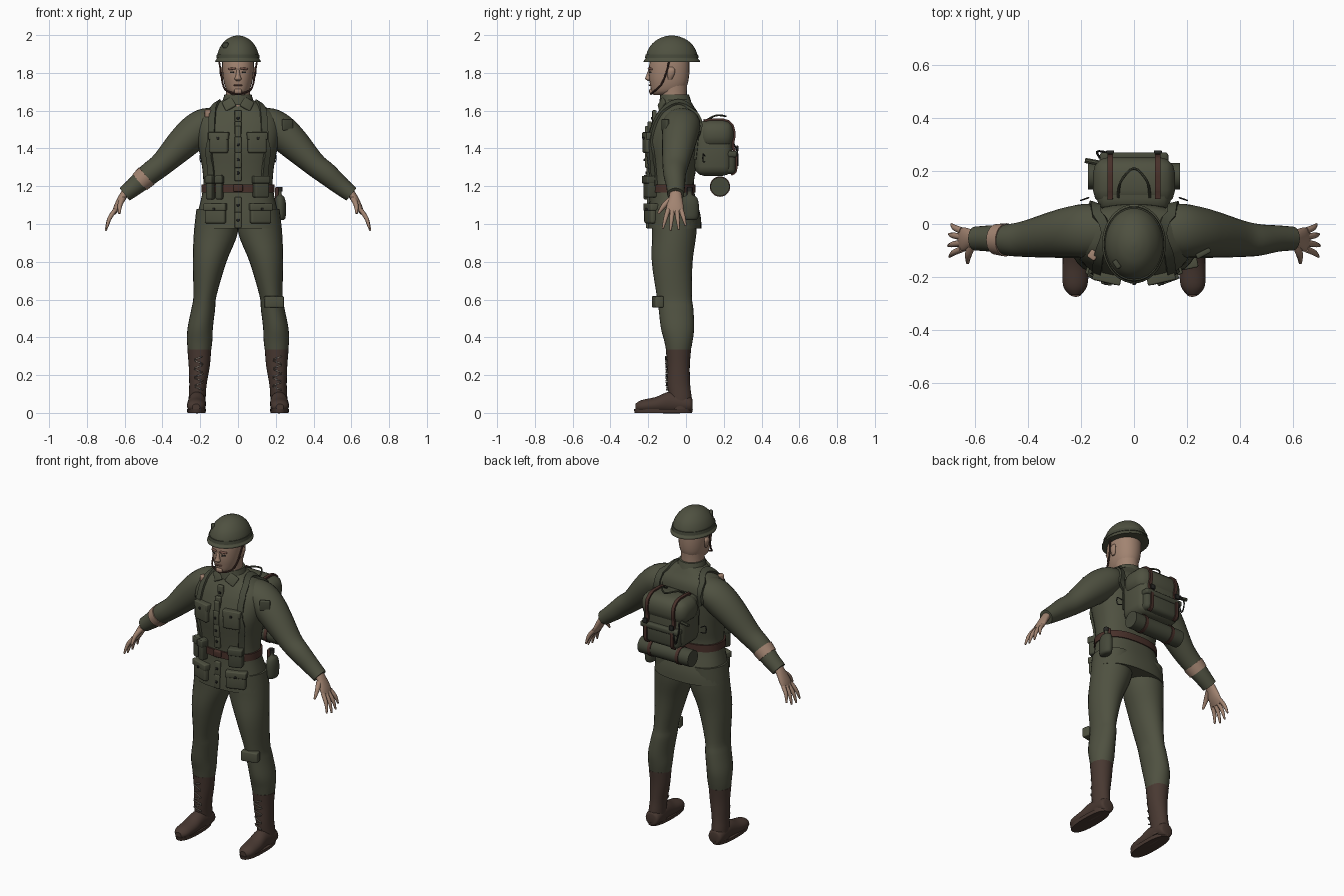
import bpy, bmesh, math
from mathutils import Vector, Matrix
from mathutils.bvhtree import BVHTree

old = bpy.data.objects.get("Cube")
if old:
    bpy.data.objects.remove(old)


def material(name, *rgb):
    m = bpy.data.materials.new(name)
    m.use_nodes = True
    m.diffuse_color = (*rgb, 1)
    m.node_tree.nodes["Principled BSDF"].inputs["Base Color"].default_value = (*rgb, 1)
    return m


CLOTH = material("olive cloth", .078, .082, .052)
GEAR = material("dark olive gear", .06, .065, .042)
BOOT = material("boot brown", .065, .04, .031)
BELT = material("belt leather", .065, .03, .023)
SKIN = material("skin", .36, .23, .165)
LIP = material("lip", .2, .1, .075)
DARK = material("dark metal", .02, .02, .018)
LACE = material("lace", .2, .17, .14)
made = []


def finish(bm, name, mat):
    bmesh.ops.recalc_face_normals(bm, faces=bm.faces)
    mesh = bpy.data.meshes.new(name)
    bm.to_mesh(mesh)
    bm.free()
    mesh.materials.append(mat)
    ob = bpy.data.objects.new(name, mesh)
    bpy.context.collection.objects.link(ob)
    made.append(ob)
    return ob


def skin_rings(name, rings, mat):
    """Bridge equal rings of points and cap both ends."""
    bm = bmesh.new()
    rows = [[bm.verts.new(p) for p in ring] for ring in rings]
    n = len(rows[0])
    for a, b in zip(rows, rows[1:]):
        for i in range(n):
            bm.faces.new((a[i], a[(i + 1) % n], b[(i + 1) % n], b[i]))
    bm.faces.new(rows[0])
    bm.faces.new(rows[-1])
    return finish(bm, name, mat)


def spline(keys, steps):
    """Catmull-Rom through tuples of any length."""
    out = []
    for i in range(len(keys) - 1):
        a, b, c, d = (keys[min(max(i + k, 0), len(keys) - 1)] for k in (-1, 0, 1, 2))
        for s in range(steps):
            t = s / steps
            out.append([q + t / 2 * (r - p + t * (2*p - 5*q + 4*r - w + t * (3*(q - r) + w - p)))
                        for p, q, r, w in zip(a, b, c, d)])
    return out + [list(keys[-1])]


def loft(name, keys, mat, normal=None, side=(1, 0, 0), power=2, flip=1, steps=4, segs=24):
    """Sweep superellipses; each key is x, y, z, half width, half depth."""
    keys = spline([(k[0] * flip, *k[1:]) for k in keys], steps)
    mids = [Vector(k[:3]) for k in keys]
    rings = []
    for i, k in enumerate(keys):
        n = Vector(normal) if normal else (mids[min(i + 1, len(mids) - 1)] - mids[max(i - 1, 0)]).normalized()
        u = Vector(side)
        u = (u - n * u.dot(n)).normalized()
        v = n.cross(u)
        ring = []
        for j in range(segs):
            c, s = math.cos(math.tau * j / segs), math.sin(math.tau * j / segs)
            ring.append(mids[i] + u * k[3] * math.copysign(abs(c) ** (2 / power), c)
                        + v * k[4] * math.copysign(abs(s) ** (2 / power), s))
        rings.append(ring)
    return skin_rings(name, rings, mat)


def tube(name, pts, r, mat, flip=1, segs=8):
    return loft(name, [(*p, r, r) for p in pts], mat, side=(.3, .9, .2), flip=flip, segs=segs)


def box(name, at, size, mat, bevel=.008, turn=0, roll=0, pitch=0):
    bm = bmesh.new()
    bmesh.ops.create_cube(bm, size=1)
    bmesh.ops.scale(bm, vec=size, verts=bm.verts)
    bmesh.ops.bevel(bm, geom=bm.edges[:], offset=min(bevel, min(size) * .45), segments=3,
                    profile=.5, affect='EDGES')
    rot = Matrix.Rotation(turn, 4, 'Z') @ Matrix.Rotation(pitch, 4, 'X') @ Matrix.Rotation(roll, 4, 'Y')
    bmesh.ops.transform(bm, matrix=Matrix.Translation(at) @ rot, verts=bm.verts)
    return finish(bm, name, mat)


def surface(obs):
    verts, polys = [], []
    for ob in obs:
        base = len(verts)
        verts += [v.co.copy() for v in ob.data.vertices]
        polys += [[base + i for i in p.vertices] for p in ob.data.polygons]
    return BVHTree.FromPolygons(verts, polys)


def plate(name, tree, x, z, size, mat, out=0, roll=0, bevel=.006):
    """Box set against the front of a surface, turned to face outward."""
    hit, n, _, _ = tree.ray_cast(Vector((x, -1, z)), Vector((0, 1, 0)))
    turn = math.atan2(n.x, -n.y)
    at = hit + Vector((math.sin(turn), -math.cos(turn), 0)) * out
    return box(name, at, size, mat, bevel, turn, roll)


def ribbon(name, tree, pts, width, mat, flip=1, lift=.009):
    """Flat strap draped over a surface."""
    hits = [tree.find_nearest(Vector((p[0] * flip, p[1], p[2])))[:2] for p in spline(pts, 6)]
    rings = []
    for i, (p, n) in enumerate(hits):
        t = hits[min(i + 1, len(hits) - 1)][0] - hits[max(i - 1, 0)][0]
        s = t.cross(n).normalized() * width / 2
        rings.append([p + s - n * .006, p + s + n * lift, p - s + n * lift, p - s - n * .006])
    return skin_rings(name, rings, mat)


# Jacket, sleeves, trousers and boots
torso = loft("jacket", [(0, -.06, .975, .228, .142), (0, -.062, 1.05, .215, .138), (0, -.075, 1.19, .185, .116),
                        (0, -.073, 1.3, .19, .128), (0, -.072, 1.42, .212, .141), (0, -.055, 1.52, .222, .13),
                        (0, -.045, 1.58, .195, .112), (0, -.045, 1.625, .13, .085), (0, -.052, 1.66, .075, .072)],
             CLOTH, (0, 0, 1), power=2.4, segs=40)
sleeves, legs = [], []
for f, tag in ((1, "left"), (-1, "right")):
    sleeves.append(loft(tag + "_sleeve", [
        (.1, -.03, 1.56, .08, .06), (.17, -.025, 1.53, .1, .085), (.23, -.03, 1.485, .098, .092),
        (.3, -.04, 1.42, .088, .084), (.4, -.055, 1.32, .07, .064), (.47, -.06, 1.265, .06, .059),
        (.54, -.055, 1.205, .05, .05), (.6, -.055, 1.157, .045, .042)], CLOTH, side=(0, 1, 0), flip=f))
    legs.append(loft(tag + "_trouser_leg", [
        (.11, -.06, 1.08, .11, .12), (.118, -.062, .95, .116, .117), (.15, -.073, .8, .089, .108),
        (.175, -.062, .62, .061, .093), (.184, -.053, .55, .063, .092), (.2, -.045, .45, .067, .088),
        (.203, -.04, .38, .067, .075), (.204, -.04, .325, .061, .064)], CLOTH, (0, 0, 1), flip=f))
    shaft = loft(tag + "_boot_shaft", [
        (.205, -.04, .335, .063, .067), (.205, -.04, .25, .056, .06), (.212, -.038, .15, .046, .06),
        (.216, -.03, .08, .045, .06), (.216, -.03, .02, .045, .06)], BOOT, (0, 0, 1), flip=f)
    loft(tag + "_boot_foot", [
        (.216, .034, .04, .025, .03), (.216, .018, .045, .045, .044), (.217, -.08, .055, .046, .058),
        (.22, -.16, .042, .05, .042), (.222, -.235, .035, .045, .033), (.222, -.268, .03, .02, .018)],
        BOOT, (0, 1, 0), flip=f)
    loft(tag + "_sole", [(.22, -.12, 0, .048, .152), (.22, -.12, .02, .051, .156)], BOOT, (0, 0, 1),
         power=2.4, flip=f, steps=1)
    shin = surface([shaft])
    for i in range(8):
        plate(tag + "_lace", shin, f * .208, .13 + i * .023, (.05, .008, .006), LACE, .003, .35 * (-1) ** i, .002)

    # Hands
    loft(tag + "_palm", [(.58, -.055, 1.185, .028, .024), (.61, -.055, 1.145, .034, .021),
                         (.64, -.058, 1.09, .045, .018), (.658, -.06, 1.055, .04, .01)],
         SKIN, side=(0, 1, 0), flip=f)
    for i, length in enumerate((.95, 1.05, 1, .8)):
        o = i - 1.5
        a, b = Vector((.65, -.06 - o * -.023, 1.075)), Vector((.698, -.06 + o * .043, .97))
        b = a + (b - a) * length
        mid = (a + b) / 2 + Vector((.008, 0, .003))
        loft(tag + "_finger", [(*a, .013, .012), (*mid, .011, .011), (*b, .005, .005)], SKIN,
             side=(0, 1, 0), flip=f, segs=10)
    loft(tag + "_thumb", [(.61, -.075, 1.135, .016, .016), (.625, -.115, 1.1, .014, .013),
                          (.628, -.147, 1.055, .006, .006)], SKIN, side=(0, 1, 0), flip=f, segs=10)
loft("bare_forearm_band", [(-.483, -.06, 1.255, .063, .061), (-.52, -.058, 1.222, .058, .057)], SKIN, side=(0, 1, 0))
body = surface([torso] + sleeves)

# Head and face
loft("neck", [(0, -.06, 1.6, .07, .07), (0, -.066, 1.68, .064, .07), (0, -.07, 1.76, .068, .078)], SKIN, (0, 0, 1))
head = loft("head", [(0, -.12, 1.682, .03, .05), (0, -.1, 1.7, .055, .083), (0, -.092, 1.735, .071, .098),
                     (0, -.09, 1.78, .08, .106), (0, -.088, 1.84, .084, .107), (0, -.085, 1.9, .08, .1)],
            SKIN, (0, 0, 1), power=2.2)
face = surface([head])
loft("nose", [(0, -.186, 1.82, .008, .012), (0, -.197, 1.785, .012, .014), (0, -.2, 1.768, .018, .016),
              (0, -.194, 1.758, .01, .008)], SKIN, (0, 0, 1))
plate("mouth", face, 0, 1.735, (.046, .008, .008), LIP, .001)
plate("chin", face, 0, 1.703, (.04, .02, .026), SKIN, 0, 0, .01)
for f in (1, -1):
    plate("eye", face, f * .032, 1.803, (.024, .008, .01), DARK, -.001)
    plate("brow", face, f * .032, 1.822, (.042, .016, .012), LIP, -.001, f * .12)
    loft("ear", [(.078, -.085, 1.765, .008, .01), (.086, -.08, 1.79, .01, .018), (.088, -.078, 1.815, .01, .02),
                 (.082, -.08, 1.83, .006, .012)], SKIN, (0, 0, 1), flip=f)
    tube("chin_strap", [(.1, -.09, 1.86), (.09, -.105, 1.8), (.08, -.13, 1.74), (.06, -.165, 1.705),
                        (0, -.185, 1.688)], .005, BELT, f)

# Helmet
shell = loft("helmet", [(0, -.075, 1.858, .12, .149), (0, -.075, 1.866, .12, .148), (0, -.075, 1.878, .112, .138),
                        (0, -.075, 1.91, .106, .131), (0, -.075, 1.945, .09, .112), (0, -.075, 1.975, .063, .079),
                        (0, -.075, 1.992, .033, .04), (0, -.075, 1.998, .006, .008)], CLOTH, (0, 0, 1), segs=40)
loft("helmet_band", [(0, -.075, 1.88, .115, .142), (0, -.075, 1.898, .112, .139)], GEAR, (0, 0, 1), steps=1, segs=40)
plate("helmet_patch", surface([shell]), -.065, 1.945, (.035, .02, .03), GEAR)

# Jacket details
box("placket", (0, -.207, 1.42), (.034, .02, .2), CLOTH)
for z in (1.02, 1.1, 1.27, 1.34, 1.42, 1.5, 1.56):
    plate("placket_strip", body, 0, z, (.036, .022, .085), CLOTH)
    plate("button", body, 0, z, (.014, .01, .014), DARK, .013, 0, .004)
loft("collar", [(0, -.055, 1.63, .088, .088), (0, -.06, 1.685, .072, .076)], CLOTH, (0, 0, 1), steps=1)
for f, tag in ((1, "left"), (-1, "right")):
    box("collar_flap", (f * .048, -.128, 1.635), (.062, .016, .06), CLOTH, .006, f * .35, f * .55, -.35)
    for part, x, z, w, h in (("chest", .1, 1.43, .1, .11), ("hip", .118, 1.055, .115, .105)):
        plate(f"{tag}_{part}_pocket", body, f * x, z, (w, .034, h), CLOTH, .005, 0, .012)
        plate(f"{tag}_{part}_flap", body, f * x, z + h * .33, (w + .008, .044, h * .36), CLOTH, .006)
        plate("pocket_button", body, f * x, z + h * .22, (.014, .01, .014), DARK, .029, 0, .004)
    ribbon(tag + "_harness", body, [(.13, .14, 1.33), (.135, .13, 1.48), (.14, .09, 1.6), (.14, -.02, 1.7),
                                    (.142, -.13, 1.63), (.155, -.22, 1.5), (.19, -.24, 1.35),
                                    (.17, -.22, 1.2)], .035, GEAR, f, .012)
    tube("side_loop", [(.17, .1, 1.36), (.198, .09, 1.37), (.198, .09, 1.33), (.17, .1, 1.33)], .003, DARK, f)
plate("shoulder_label", body, -.155, 1.585, (.034, .034, .04), SKIN)
plate("sleeve_patch", body, .262, 1.525, (.06, .02, .06), GEAR)
plate("knee_pouch", surface(legs), .19, .588, (.1, .045, .06), CLOTH, .002)

# Belt, pouches and canteen
loft("belt", [(0, -.075, 1.168, .194, .126), (0, -.075, 1.21, .193, .126)], BELT, (0, 0, 1), power=2.4, steps=1, segs=40)
plate("buckle", body, 0, 1.19, (.05, .03, .04), BELT, .005)
for x, w, h in ((-.137, .036, .13), (-.095, .036, .13), (.115, .08, .11)):
    plate("belt_pouch", body, x, 1.195, (w, .06, h), GEAR, .014, 0, .01)
    plate("pouch_flap", body, x, 1.235, (w + .006, .068, .04), GEAR, .014)
loft("canteen", [(.222, .02, 1.02, .018, .03), (.224, .02, 1.035, .028, .045), (.224, .02, 1.1, .03, .048),
                 (.222, .02, 1.14, .024, .038), (.22, .02, 1.155, .012, .014), (.22, .02, 1.175, .012, .012)],
     GEAR, (0, 0, 1))
tube("canteen_cap", [(.22, .02, 1.172), (.22, .02, 1.195)], .015, DARK, segs=16)
box("canteen_strap", (.205, .02, 1.14), (.02, .035, .11), BELT)

# Backpack with flap, lower pocket and bedroll
pack = [box("pack_body", (0, .145, 1.4), (.28, .2, .29), CLOTH, .05),
        box("pack_flap", (0, .16, 1.475), (.31, .185, .15), CLOTH, .06),
        box("pack_pocket", (0, .225, 1.325), (.25, .075, .12), GEAR, .025)]
box("pocket_flap", (0, .24, 1.37), (.26, .06, .035), GEAR, .012)
roll = tube("bedroll", [(-.158, .18, 1.198), (-.15, .18, 1.198), (.15, .18, 1.198), (.158, .18, 1.198)], .05, GEAR, segs=28)
shape = surface(pack)
for f in (1, -1):
    ribbon("pack_strap", shape, [(.09, .09, 1.6), (.09, .18, 1.6), (.09, .3, 1.53), (.09, .32, 1.42),
                                 (.09, .34, 1.33), (.09, .25, 1.22)], .02, BELT, f)
    tube("roll_strap", [(f * .085, .18, 1.198), (f * .105, .18, 1.198)], .054, BELT, segs=28)
    tube("roll_end", [(f * .155, .18, 1.198), (f * .163, .18, 1.198)], .035, CLOTH, segs=20)
    box("strap_buckle", (f * .09, .272, 1.4), (.03, .012, .03), DARK, .004)
tube("carry_loop", [(-.06, .1, 1.545), (-.05, .16, 1.575), (0, .21, 1.57), (.05, .16, 1.575), (.06, .1, 1.545)], .005, GEAR)
tube("pack_cord", [(-.13, .25, 1.43), (-.14, .272, 1.38), (-.12, .274, 1.31), (-.1, .268, 1.37)], .004, DARK)
tube("tool_handle", [(-.185, .24, 1.43), (-.13, .23, 1.43)], .01, GEAR)

bpy.ops.object.select_all(action='DESELECT')
for ob in made:
    ob.select_set(True)
bpy.context.view_layer.objects.active = torso
bpy.ops.object.shade_smooth_by_angle(angle=math.radians(40))
